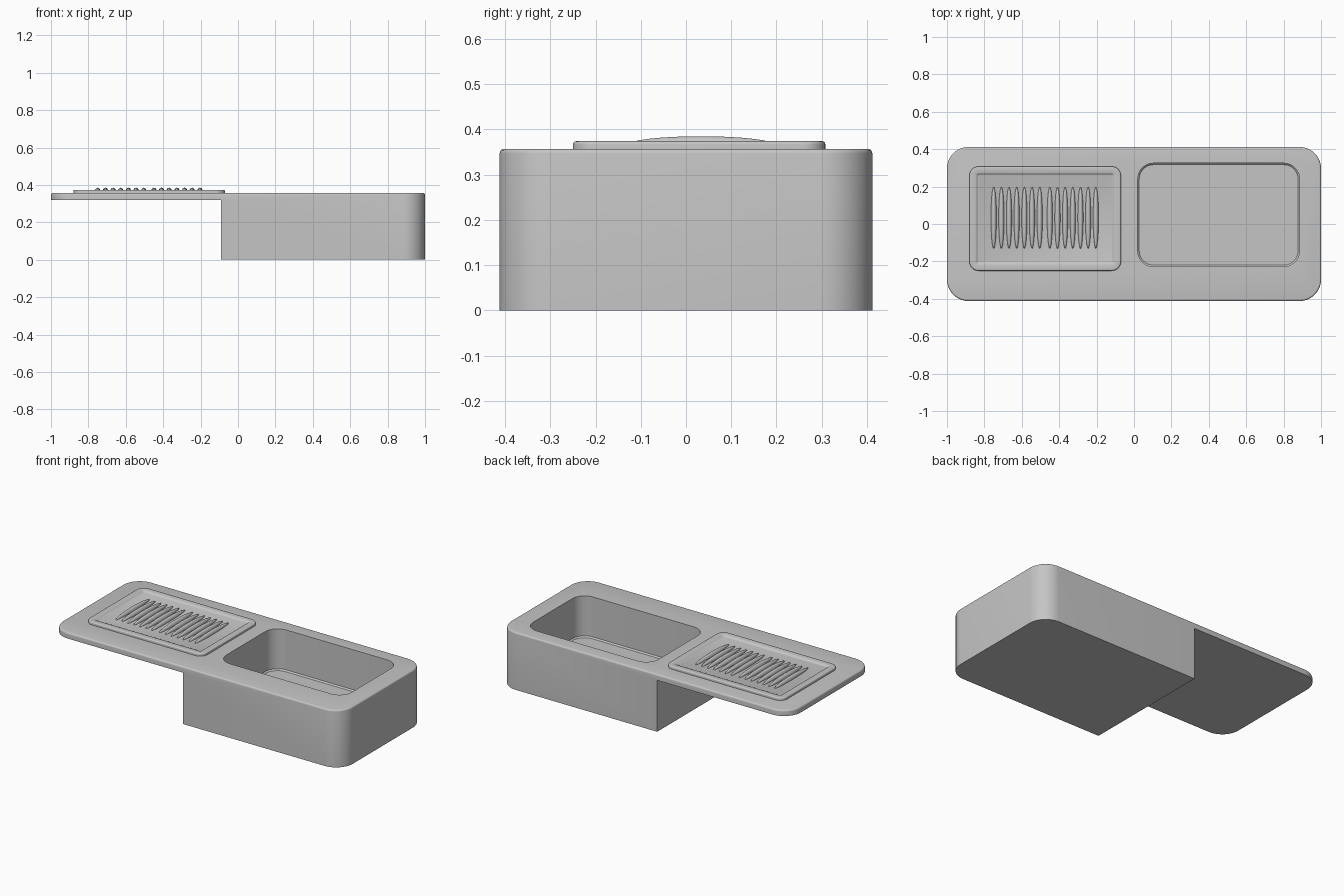
import bpy, bmesh, math

cube = bpy.data.objects.get("Cube")
if cube:
    bpy.data.objects.remove(cube)

steel = bpy.data.materials.new("brushed_grey")
steel.use_nodes = True
GREY = (0.56, 0.56, 0.56, 1)
steel.diffuse_color = GREY
steel.node_tree.nodes["Principled BSDF"].inputs["Base Color"].default_value = GREY


def ring(x0, x1, y0, y1, r, inset, seg=10):
    """Rounded rectangle outline, pulled inwards by inset."""
    rr = max(r - inset, 0.004)
    x0, x1, y0, y1 = x0 + inset, x1 - inset, y0 + inset, y1 - inset
    corners = [(x1 - rr, y1 - rr), (x0 + rr, y1 - rr), (x0 + rr, y0 + rr), (x1 - rr, y0 + rr)]
    pts = []
    for i, (cx, cy) in enumerate(corners):
        for k in range(seg + 1):
            a = math.pi / 2 * (i + k / seg)
            pts.append((cx + rr * math.cos(a), cy + rr * math.sin(a)))
    return pts


def finish(bm, name):
    bmesh.ops.recalc_face_normals(bm, faces=bm.faces)
    mesh = bpy.data.meshes.new(name)
    bm.to_mesh(mesh)
    bm.free()
    mesh.materials.append(steel)
    obj = bpy.data.objects.new(name, mesh)
    bpy.context.collection.objects.link(obj)
    return obj


def loft(name, bounds, r, profile):
    """Stack rounded rectangles along a profile of (inset, z) pairs."""
    bm = bmesh.new()
    loops = [[bm.verts.new((x, y, z)) for x, y in ring(*bounds, r, inset)] for inset, z in profile]
    for a, b in zip(loops, loops[1:]):
        n = len(a)
        for i in range(n):
            j = (i + 1) % n
            bm.faces.new((a[i], a[j], b[j], b[i]))
    bm.faces.new(loops[0])
    bm.faces.new(loops[-1])
    return finish(bm, name)


def rounded_top(size, z, steps=4):
    """Quarter-round profile ending at height z."""
    angles = [math.pi / 2 * k / steps for k in range(steps + 1)]
    return [(size * (1 - math.cos(a)), z - size * (1 - math.sin(a))) for a in angles]


def cut(obj, cutters):
    for c in cutters:
        c.hide_render = True
        mod = obj.modifiers.new("cut", "BOOLEAN")
        mod.operation = "DIFFERENCE"
        mod.solver = "EXACT"
        mod.object = c
    deps = bpy.context.evaluated_depsgraph_get()
    mesh = bpy.data.meshes.new_from_object(obj.evaluated_get(deps))
    obj.modifiers.clear()
    obj.data = mesh
    for c in cutters:
        bpy.data.objects.remove(c)


def smooth(obj, degrees):
    bpy.ops.object.select_all(action="DESELECT")
    obj.select_set(True)
    bpy.context.view_layer.objects.active = obj
    bpy.ops.object.shade_smooth_by_angle(angle=math.radians(degrees))


# Sink body: full block, cleared below the drainboard and hollowed for the basin
TOP = 0.357
body = loft("sink_body", (-1, 1, -0.412, 0.412), 0.115, [(0, 0)] + rounded_top(0.01, TOP))
clearance = loft("clearance_cutter", (-1.5, -0.09, -0.8, 0.8), 0.005, [(0, -0.2), (0, 0.32)])
basin = loft("basin_cutter", (0.02, 0.885, -0.228, 0.325), 0.085, [(0.008, 0.1), (0, 0.108), (0, 0.5)])
cut(body, [clearance, basin])
smooth(body, 35)

# Drainboard: raised rounded rim around a slightly sunken panel
PANEL = 0.365
rim = [(0, TOP - 0.005)] + rounded_top(0.007, 0.374)
rim += [(0.034, 0.374), (0.039, 0.372), (0.043, PANEL + 0.002), (0.048, PANEL)]
board = loft("drainboard", (-0.88, -0.07, -0.25, 0.308), 0.05, rim)
smooth(board, 50)

# Two groups of draining ribs
for side, start in (("right", -0.75), ("left", -0.45)):
    bm = bmesh.new()
    for i in range(7):
        made = bmesh.ops.create_uvsphere(bm, u_segments=24, v_segments=16, radius=1)["verts"]
        bmesh.ops.scale(bm, vec=(0.015, 0.165, 0.02), verts=made)
        bmesh.ops.translate(bm, vec=(start + i * 0.041, 0.033, PANEL), verts=made)
    smooth(finish(bm, side + "_draining_ribs"), 60)
